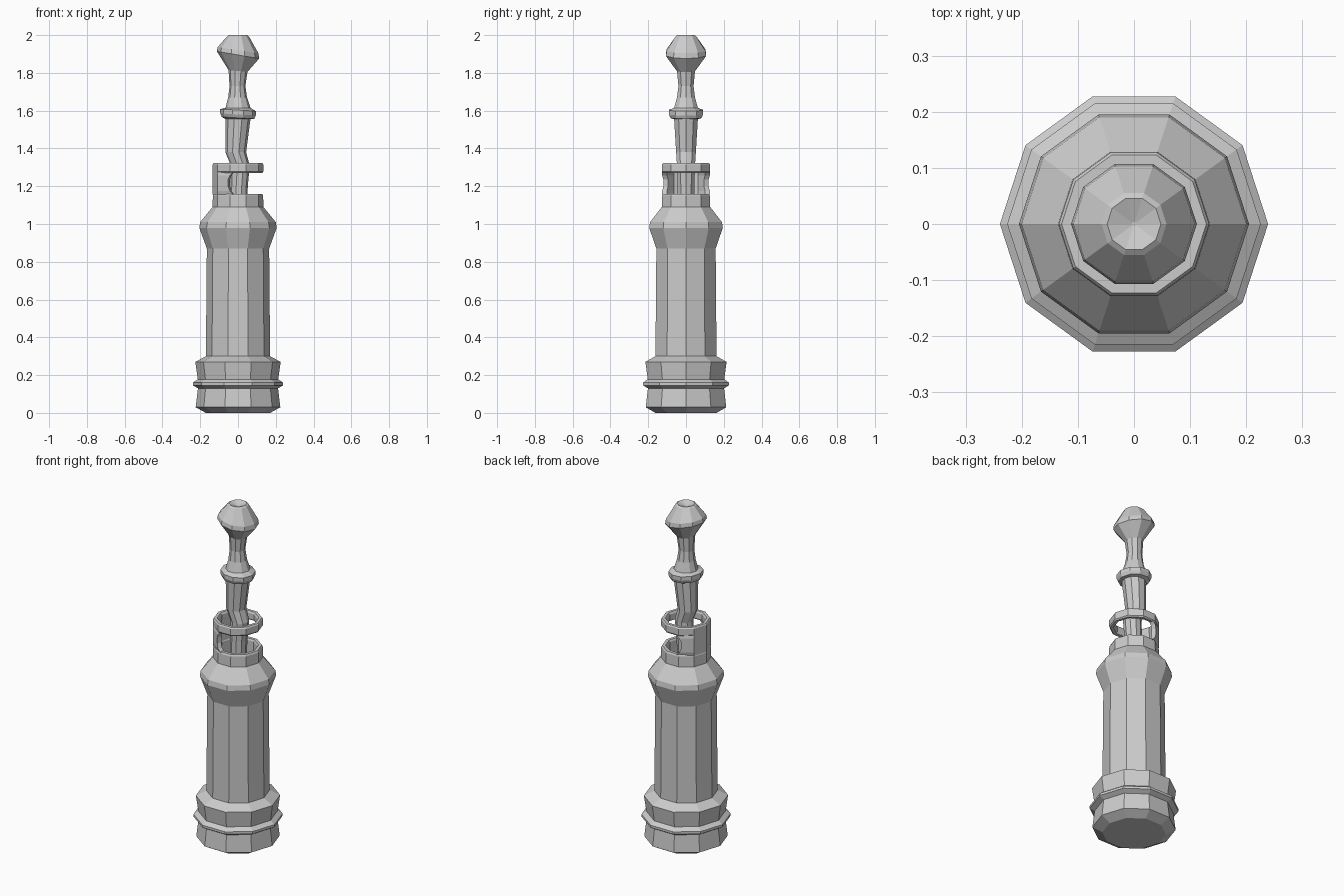
import bpy, bmesh, math

if "Cube" in bpy.data.objects:
    bpy.data.objects.remove(bpy.data.objects["Cube"])

SIDES = 10
STEP = math.tau / SIDES


def finish(name, bm):
    bmesh.ops.recalc_face_normals(bm, faces=bm.faces)
    me = bpy.data.meshes.new(name)
    bm.to_mesh(me)
    bm.free()
    ob = bpy.data.objects.new(name, me)
    bpy.context.collection.objects.link(ob)
    return ob


def lathe(name, profile, loop=False):
    """Rings of (radius, z, x offset, tilt) joined into a faceted solid."""
    bm = bmesh.new()
    rings = []
    for p in profile:
        r, z, cx, tilt = (tuple(p) + (0, 0))[:4]
        rings.append([bm.verts.new((cx + r * math.cos(i * STEP), r * math.sin(i * STEP),
                                    z + tilt * r * math.cos(i * STEP))) for i in range(SIDES)])
    pairs = list(zip(rings, rings[1:])) + ([(rings[-1], rings[0])] if loop else [])
    for a, b in pairs:
        for i in range(SIDES):
            j = (i + 1) % SIDES
            bm.faces.new((a[i], a[j], b[j], b[i]))
    if not loop:
        bm.faces.new(rings[0])
        bm.faces.new(rings[-1])
    return finish(name, bm)


# Handle body with base band, raised rib, shoulder and hollow collar
lathe("body", [(0.17, 0.0), (0.224, 0.03), (0.212, 0.13), (0.239, 0.146), (0.239, 0.16),
               (0.213, 0.178), (0.226, 0.27), (0.17, 0.3), (0.165, 0.87), (0.205, 0.98),
               (0.2, 1.01), (0.135, 1.09), (0.133, 1.15), (0.128, 1.16), (0.11, 1.16),
               (0.105, 1.15), (0.105, 1.05)])

# Upper collar ring
lathe("collar_ring", [(0.11, 1.272), (0.128, 1.27), (0.134, 1.277), (0.134, 1.315),
                      (0.129, 1.322), (0.112, 1.322), (0.106, 1.312), (0.106, 1.28)], loop=True)


# Partial wall holding the ring, with rounded side openings
def wall():
    bm = bmesh.new()
    rows = [(1.155, 100), (1.175, 109), (1.2, 114), (1.235, 114), (1.257, 109), (1.278, 100)]

    def point(r, deg, z):
        k = deg / 36
        i = math.floor(k)
        f = k - i
        a, b = i * STEP, (i + 1) * STEP
        x = r * ((1 - f) * math.cos(a) + f * math.cos(b))
        y = r * ((1 - f) * math.sin(a) + f * math.sin(b))
        return bm.verts.new((x, y, z))

    loops = []
    for z, end in rows:
        angles = [end, 144, 180, 216, 360 - end]
        loops.append([point(0.134, a, z) for a in angles] +
                     [point(0.107, a, z) for a in reversed(angles)])
    for a, b in zip(loops, loops[1:]):
        n = len(a)
        for i in range(n):
            j = (i + 1) % n
            bm.faces.new((a[i], a[j], b[j], b[i]))
    for lp in (loops[0], loops[-1]):
        for i in range(4):
            bm.faces.new((lp[i], lp[i + 1], lp[8 - i], lp[9 - i]))
    return finish("collar_wall", bm)


wall()

# Slightly crooked rod with raised ring and tilted knob, dished on top
lathe("rod", [(0.045, 1.05, 0.0), (0.047, 1.2, 0.005), (0.05, 1.31, 0.012),
              (0.055, 1.38, -0.012), (0.066, 1.555, 0.0), (0.086, 1.562, 0.0, -0.06),
              (0.094, 1.58, 0.0, -0.06), (0.094, 1.603, 0.0, -0.06), (0.066, 1.615, 0.0),
              (0.05, 1.67, -0.002), (0.042, 1.73, -0.003), (0.05, 1.81, 0.0, -0.1),
              (0.112, 1.895, 0.0, -0.17), (0.108, 1.92, 0.0, -0.15), (0.058, 1.993, 0.0),
              (0.048, 2.0, 0.0), (0.004, 1.985, 0.0)])
